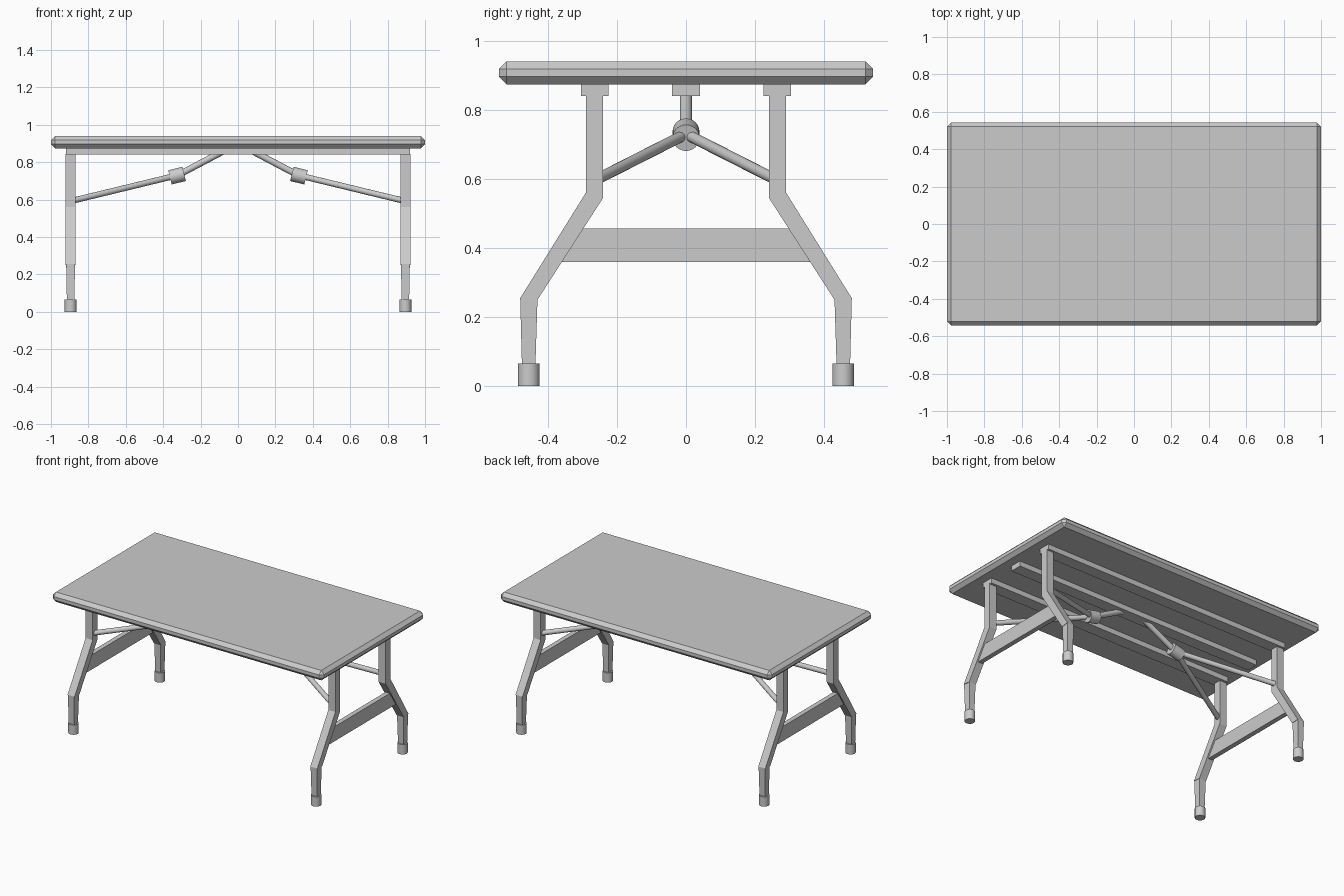
import bpy, bmesh, math
from mathutils import Vector

if "Cube" in bpy.data.objects:
    bpy.data.objects.remove(bpy.data.objects["Cube"])


def finish(name, bm, smooth=False):
    bmesh.ops.recalc_face_normals(bm, faces=bm.faces[:])
    me = bpy.data.meshes.new(name)
    bm.to_mesh(me)
    bm.free()
    ob = bpy.data.objects.new(name, me)
    bpy.context.collection.objects.link(ob)
    if smooth:
        bpy.ops.object.select_all(action='DESELECT')
        ob.select_set(True)
        bpy.context.view_layer.objects.active = ob
        bpy.ops.object.shade_smooth_by_angle(angle=math.radians(35))
    return ob


def box(name, center, size, bevel=0):
    bm = bmesh.new()
    bmesh.ops.create_cube(bm, size=1)
    for v in bm.verts:
        v.co = Vector(c + a * s for c, a, s in zip(center, v.co, size))
    if bevel:
        bmesh.ops.bevel(bm, geom=bm.edges[:], offset=bevel, segments=1,
                        profile=0.5, affect='EDGES')
    return finish(name, bm)


def rod(name, a, b, radius, sides=20):
    a, b = Vector(a), Vector(b)
    bm = bmesh.new()
    bmesh.ops.create_cone(bm, cap_ends=True, segments=sides, radius1=radius,
                          radius2=radius, depth=(b - a).length)
    q = Vector((0, 0, 1)).rotation_difference(b - a)
    for v in bm.verts:
        v.co = q @ v.co + (a + b) / 2
    return finish(name, bm, True)


def loft(name, x, sy, stations):
    """Rectangular tube; each station is (y_outer, z_outer, y_inner, z_inner, half_x)."""
    bm = bmesh.new()
    rings = []
    for yo, zo, yi, zi, h in stations:
        pts = ((x - h, yo, zo), (x + h, yo, zo), (x + h, yi, zi), (x - h, yi, zi))
        rings.append([bm.verts.new((px, sy * py, pz)) for px, py, pz in pts])
    for r, s in zip(rings, rings[1:]):
        for i in range(4):
            j = (i + 1) % 4
            bm.faces.new((r[i], r[j], s[j], s[i]))
    bm.faces.new(rings[0])
    bm.faces.new(rings[-1])
    return finish(name, bm)


# Chamfered table top
box("table_top", (0, 0, 0.907), (2.0, 1.084, 0.066), 0.022)

# Three rails under the top
for i, y in enumerate((-0.264, 0, 0.264)):
    box(f"rail_{i}", (0, y, 0.859), (1.84, 0.08, 0.038))

LEG_X, FOOT_Y = 0.895, 0.455
for sx in (-1, 1):
    x = sx * LEG_X
    side = "right" if sx > 0 else "left"
    for sy in (-1, 1):
        tag = side + ("_back" if sy > 0 else "_front")
        # Bent upper leg and tapered lower leg
        loft("leg_" + tag, x, sy, [
            (0.29, 0.845, 0.24, 0.845, 0.026),
            (0.29, 0.56, 0.24, 0.545, 0.026),
            (0.48, 0.255, 0.43, 0.25, 0.026)])
        loft("lower_leg_" + tag, x, sy, [
            (0.48, 0.255, 0.43, 0.25, 0.0235),
            (0.475, 0.06, 0.436, 0.06, 0.02)])
        # Round foot
        rod("foot_" + tag, (x, sy * FOOT_Y, 0), (x, sy * FOOT_Y, 0.065), 0.0315, 24)
        # Forked brace arm
        rod("brace_arm_" + tag, (sx * 0.335, sy * 0.006, 0.727),
            (sx * 0.885, sy * 0.268, 0.594), 0.016)

    # Cross beam cut to the slant of the legs
    bm = bmesh.new()
    quad = ((-0.365, 0.36), (0.365, 0.36), (0.302, 0.457), (-0.302, 0.457))
    face = bm.faces.new([bm.verts.new((x - 0.016, y, z)) for y, z in quad])
    ext = bmesh.ops.extrude_face_region(bm, geom=[face], use_keep_orig=True)
    for v in ext["geom"]:
        if isinstance(v, bmesh.types.BMVert):
            v.co.x += 0.032
    finish("cross_beam_" + side, bm)

    # Collar joining the fork to the upper strut
    d = Vector((sx * 0.971, 0, -0.237)) * 0.039
    c = Vector((sx * 0.326, 0, 0.728))
    rod("brace_collar_" + side, c - d, c + d, 0.039, 24)
    rod("brace_strut_" + side, c, (sx * 0.076, 0, 0.86), 0.0175)
